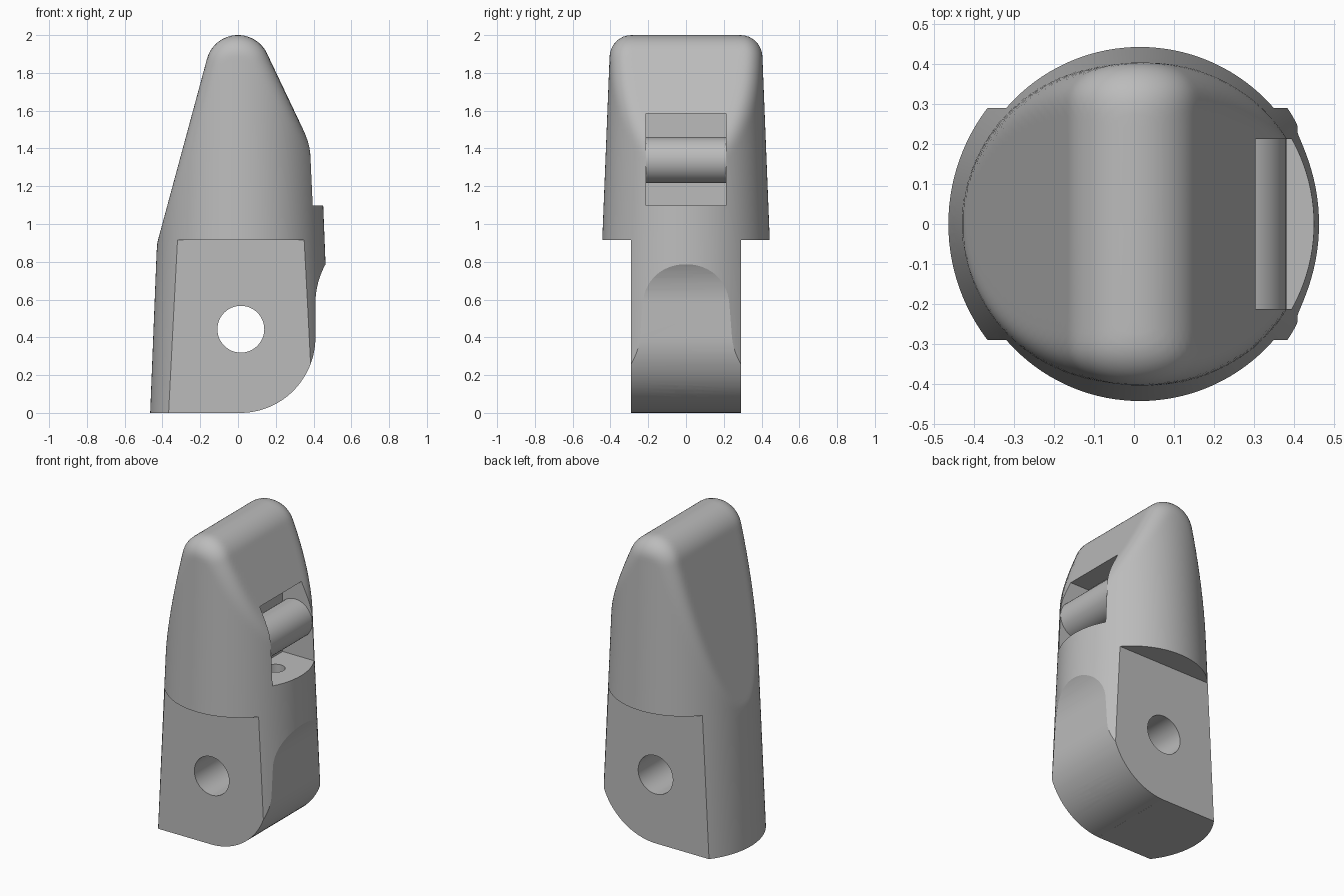
import bpy, bmesh
from math import sin, cos, pi, radians, hypot, sqrt
from mathutils import Vector

cube = bpy.data.objects.get("Cube")
if cube:
    bpy.data.objects.remove(cube)

CX = 0.015                      # axis of the tapered round body
SEG = 128
FILLET = 0.11

grey = bpy.data.materials.new("plain grey")
grey.use_nodes = True
grey.diffuse_color = (0.5, 0.5, 0.5, 1)
grey.node_tree.nodes["Principled BSDF"].inputs["Base Color"].default_value = (0.5, 0.5, 0.5, 1)


def make_object(name, bm):
    bmesh.ops.recalc_face_normals(bm, faces=bm.faces)
    mesh = bpy.data.meshes.new(name)
    bm.to_mesh(mesh)
    bm.free()
    obj = bpy.data.objects.new(name, mesh)
    bpy.context.collection.objects.link(obj)
    mesh.materials.append(grey)
    return obj


def box(name, lo, hi):
    bm = bmesh.new()
    bmesh.ops.create_cube(bm, size=1)
    lo, hi = Vector(lo), Vector(hi)
    for v in bm.verts:
        v.co = (lo + hi) / 2 + v.co * (hi - lo)
    return make_object(name, bm)


def rod(name, start, end, radius):
    start, end = Vector(start), Vector(end)
    bm = bmesh.new()
    bmesh.ops.create_cone(bm, cap_ends=True, segments=48, radius1=radius,
                          radius2=radius, depth=(end - start).length)
    turn = (end - start).to_track_quat('Z', 'Y')
    for v in bm.verts:
        v.co = turn @ v.co + (start + end) / 2
    return make_object(name, bm)


def extrude_along_y(name, profile, half):
    bm = bmesh.new()
    face = bm.faces.new([bm.verts.new((x, -half, z)) for x, z in profile])
    out = bmesh.ops.extrude_face_region(bm, geom=[face])["geom"]
    moved = [g for g in out if isinstance(g, bmesh.types.BMVert)]
    bmesh.ops.translate(bm, verts=moved, vec=(0, 2 * half, 0))
    return make_object(name, bm)


# Round-nosed wedge: distance and normal
NOSE_Z, NOSE_R = 1.83, 0.17
LEFT_N, RIGHT_N = Vector((-0.965, 0, 0.261)), Vector((0.903, 0, 0.429))
LEFT_T, RIGHT_T = Vector((-0.261, 0, -0.965)), Vector((0.429, 0, -0.903))


def wedge(p):
    q = Vector((p.x, 0, p.z - NOSE_Z))
    if q.dot(LEFT_T) < 0 and q.dot(RIGHT_T) < 0:
        return q.length - NOSE_R, q.normalized()
    n = max(LEFT_N, RIGHT_N, key=q.dot)
    return q.dot(n) - NOSE_R, n


# Tapered cylinder meeting the wedge with a rolled edge
def outside(p):
    a, na = wedge(p)
    radial = Vector((p.x - CX, p.y, 0))
    b = radial.length - (0.48 - 0.04 * p.z)
    u, v, c = a + FILLET, b + FILLET, na.dot(radial.normalized())
    if u > c * v and v > c * u and max(u, v) > 0 and abs(c) < 0.999:
        return sqrt((u * u + v * v - 2 * c * u * v) / (1 - c * c)) > FILLET
    return max(a, b) > 0


def surface_point(origin, direction):
    near, far = 0.0, 1.0
    for _ in range(22):
        mid = (near + far) / 2
        if outside(origin + direction * mid):
            far = mid
        else:
            near = mid
    return origin + direction * near


# Main body skin: level rings, then a fan of rays over the nose
bm = bmesh.new()
levels = [(z, 0.0) for z in [0, 0.45, 0.85] + [0.9 + 0.03 * i for i in range(31)]]
levels += [(1.8, radians(3 * i)) for i in range(1, 30)]
rings = []
for z, lift in levels:
    ring = []
    for i in range(SEG):
        a = 2 * pi * i / SEG
        ray = Vector((cos(a) * cos(lift), sin(a) * cos(lift), sin(lift)))
        ring.append(bm.verts.new(surface_point(Vector((CX, 0, z)), ray)))
    rings.append(ring)
for low, high in zip(rings, rings[1:]):
    for i in range(SEG):
        j = (i + 1) % SEG
        bm.faces.new((low[i], low[j], high[j], high[i]))
bm.faces.new(rings[0])
top = bm.verts.new(surface_point(Vector((CX, 0, 1.8)), Vector((0, 0, 1))))
for i in range(SEG):
    bm.faces.new((rings[-1][i], rings[-1][(i + 1) % SEG], top))
body = make_object("fingertip_body", bm)

# Rounded heel and concave relief on the +x side
R = 0.395
heel = [(CX, -0.2)]
heel += [(CX + R * cos(radians(t)), 0.4 + R * sin(radians(t)) + 0.005 * (t / 90))
         for t in range(-88, 1, 4)]
heel += [(0.41 + 0.428 * (1 - cos(radians(t))), 0.58 + 0.428 * sin(radians(t)))
         for t in range(0, 37, 3)]
heel += [(0.8, 0.83), (0.8, -0.2)]

cutters = [
    box("front_flat_cutter", (-1, -1, -0.2), (1, -0.29, 0.915)),
    box("back_flat_cutter", (-1, 0.29, -0.2), (1, 1, 0.915)),
    extrude_along_y("heel_cutter", heel, 0.7),
    rod("hinge_hole_cutter", (CX, -0.6, 0.443), (CX, 0.6, 0.443), 0.124),
    box("slot_cutter", (0.17, -0.213, 1.097), (0.8, 0.213, 1.585)),
    rod("cord_tunnel_cutter", (-0.7, 0, 0.375), (0.55, 0, 0.03), 0.06),
    rod("cord_mouth_cutter", (-0.7, 0, 0.33), (-0.3, 0, 0.29), 0.073),
    rod("slot_floor_hole_cutter", (0.27, 0, 0.65), (0.27, 0, 1.2), 0.055),
]
for cutter in cutters:
    cutter.hide_render = True
    cutter.hide_viewport = True
    mod = body.modifiers.new(cutter.name, 'BOOLEAN')
    mod.operation = 'DIFFERENCE'
    mod.solver = 'EXACT'
    mod.object = cutter

# Bake the cuts, then drop the helpers
graph = bpy.context.evaluated_depsgraph_get()
baked = bpy.data.meshes.new_from_object(body.evaluated_get(graph))
body.modifiers.clear()
body.data = baked
for cutter in cutters:
    bpy.data.objects.remove(cutter)

# Cord pin across the slot
pin = rod("cord_pin", (0.26, -0.216, 1.338), (0.26, 0.216, 1.338), 0.122)

bpy.ops.object.select_all(action='DESELECT')
for obj in (body, pin):
    obj.select_set(True)
    bpy.context.view_layer.objects.active = obj
bpy.ops.object.shade_smooth_by_angle(angle=radians(25))
